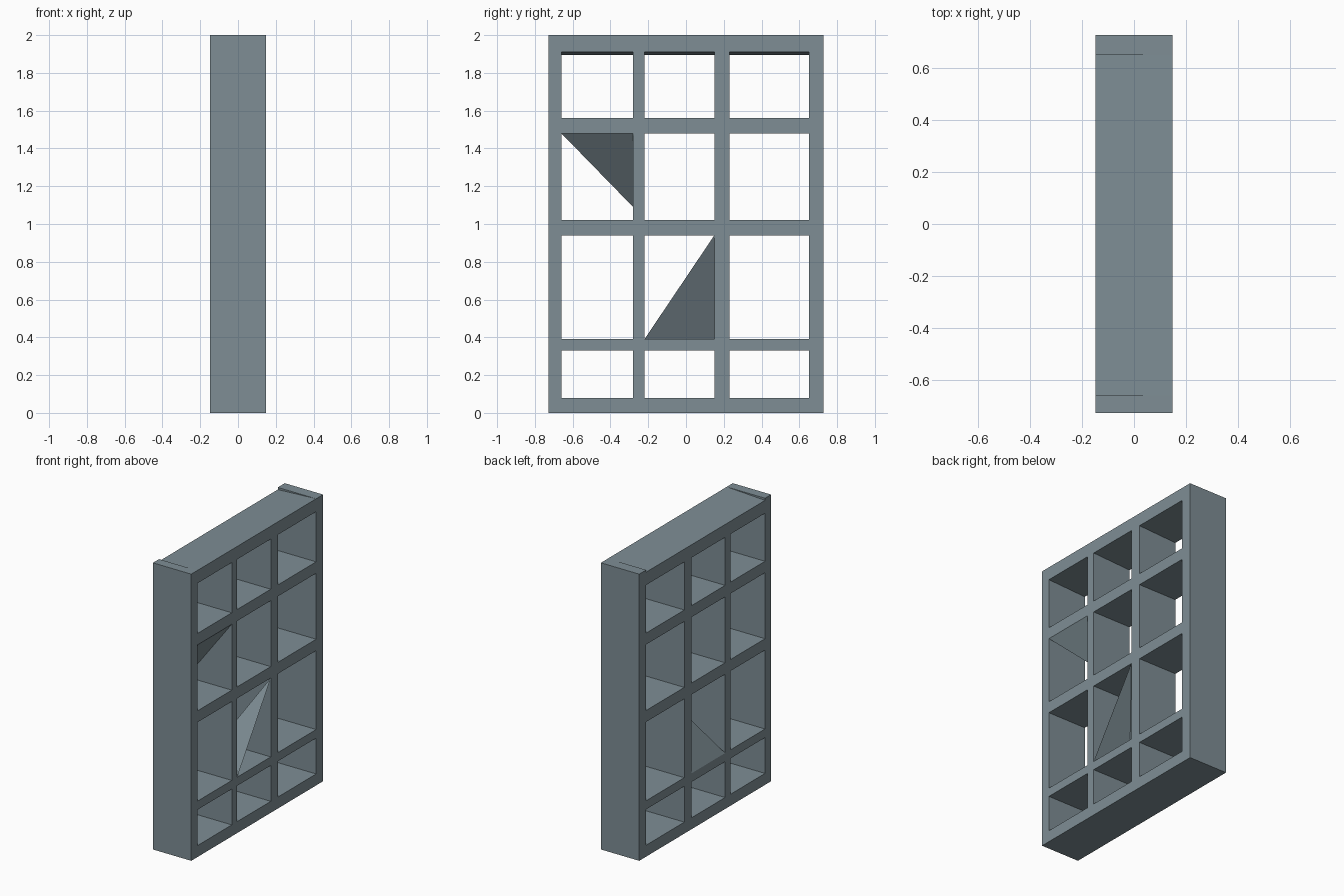
import bpy, bmesh

if "Cube" in bpy.data.objects:
    bpy.data.objects.remove(bpy.data.objects["Cube"])

mat = bpy.data.materials.new("slate grey")
mat.diffuse_color = (0.21, 0.27, 0.30, 1)
mat.use_nodes = True
mat.node_tree.nodes["Principled BSDF"].inputs["Base Color"].default_value = mat.diffuse_color
D = 0.148      # half depth
Y = 0.727      # half width


def make(name, verts, faces):
    me = bpy.data.meshes.new(name)
    me.from_pydata(verts, [], faces)
    bm = bmesh.new()
    bm.from_mesh(me)
    bmesh.ops.recalc_face_normals(bm, faces=bm.faces)
    bm.to_mesh(me)
    bm.free()
    me.materials.append(mat)
    ob = bpy.data.objects.new(name, me)
    bpy.context.collection.objects.link(ob)
    return ob


def board(name, y0, y1, z0, z1, tilt_bottom=0.0, tilt_top=0.0):
    """Board through the full depth; the tilts lower its -x edges."""
    verts = []
    for y in (y0, y1):
        verts += [(-D, y, z0 - tilt_bottom), (D, y, z0), (D, y, z1), (-D, y, z1 - tilt_top)]
    faces = [(0, 1, 2, 3), (4, 5, 6, 7)]
    faces += [(i, (i + 1) % 4, (i + 1) % 4 + 4, i + 4) for i in range(4)]
    return make(name, verts, faces)


# Outer sides
board("left_side", -Y, -0.66, 0, 2)
board("right_side", 0.65, Y, 0, 2)

# Bottom and slightly sagging top
board("bottom_board", -0.66, 0.65, 0, 0.08)
board("top_board", -0.66, 0.65, 1.91, 2.0, 0.015, 0.015)

# Inner dividers
for i, (a, b) in enumerate([(-0.28, -0.22), (0.15, 0.23)]):
    board(f"divider_{i + 1}", a, b, 0.08, 1.91, 0, 0.015)

# Shelves between the uprights
for r, (z0, z1) in enumerate([(0.33, 0.39), (0.94, 1.02), (1.48, 1.56)]):
    for c, (y0, y1) in enumerate([(-0.66, -0.28), (-0.22, 0.15), (0.23, 0.65)]):
        board(f"shelf_{r + 1}_{c + 1}", y0, y1, z0, z1)

# Slanted sheets inside two of the compartments
make("upper_slanted_sheet",
     [(D, -0.66, 1.48), (D, -0.28, 1.48), (-D, -0.28, 1.09)], [(0, 1, 2)])
make("lower_slanted_sheet",
     [(-D, -0.22, 0.39), (D, -0.22, 0.39), (D, 0.15, 0.94), (-D, 0.15, 0.39)],
     [(0, 1, 2), (0, 2, 3)])
